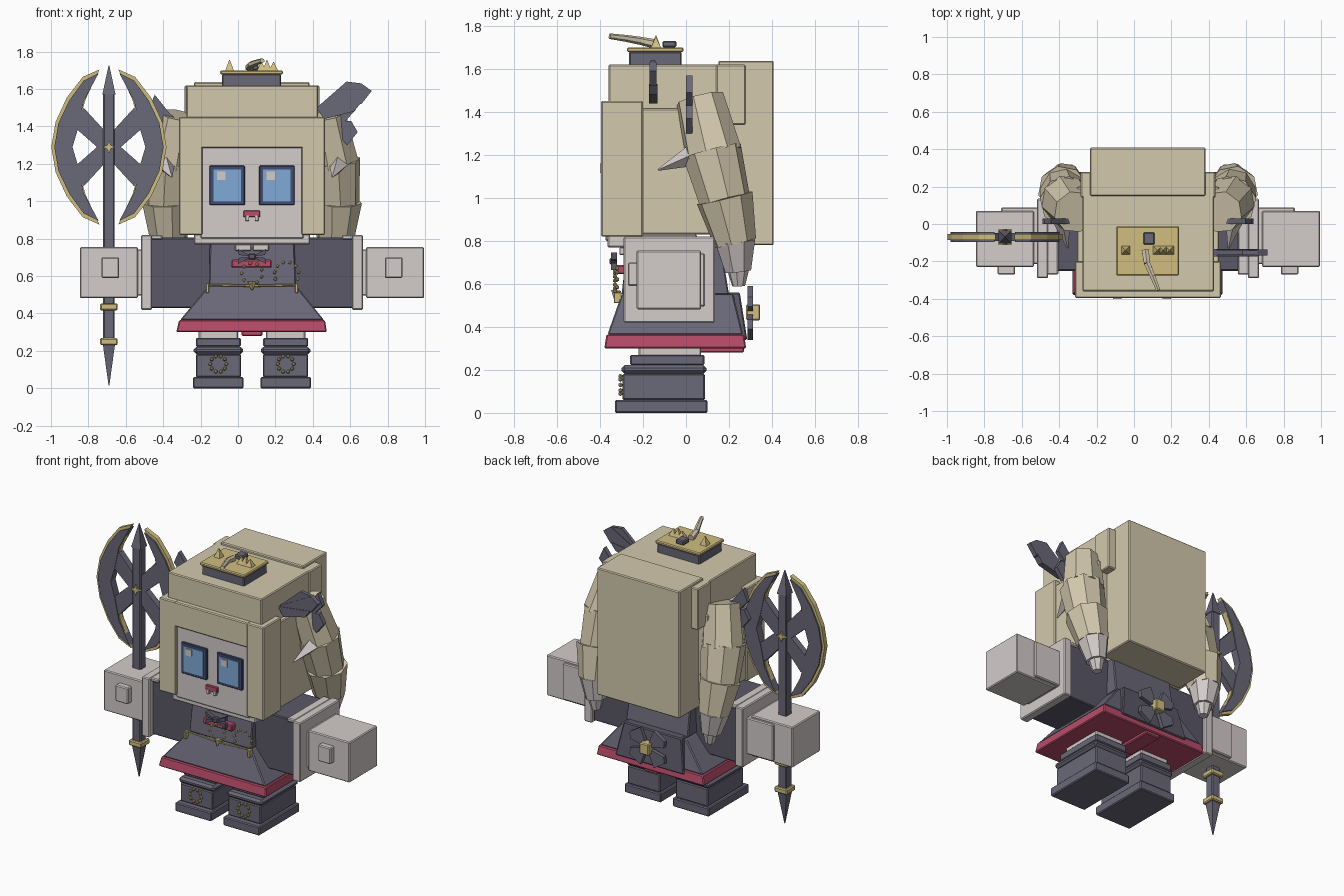
import bpy, bmesh, math
from mathutils import Vector, Matrix

if "Cube" in bpy.data.objects:
    bpy.data.objects.remove(bpy.data.objects["Cube"])

CX = 0.075  # body centre; the axe makes the whole lopsided


def mat(name, r, g, b):
    m = bpy.data.materials.new(name)
    m.diffuse_color = [((c / 255 + 0.055) / 1.055) ** 2.4 for c in (r, g, b)] + [1]
    m.use_nodes = True
    m.node_tree.nodes["Principled BSDF"].inputs["Base Color"].default_value = m.diffuse_color
    return m


CREAM = mat("cream_hair", 212, 201, 174)
SKIN = mat("pale_skin", 212, 204, 203)
DARK = mat("slate", 106, 104, 120)
DEEP = mat("deep_slate", 90, 88, 103)
PINK = mat("rose", 184, 76, 106)
GOLD = mat("gold", 208, 190, 128)
BLUE = mat("sky_blue", 128, 170, 214)
NAVY = mat("navy", 66, 76, 112)


def finish(name, bm, material):
    bmesh.ops.recalc_face_normals(bm, faces=bm.faces)
    me = bpy.data.meshes.new(name)
    bm.to_mesh(me)
    bm.free()
    me.materials.append(material)
    ob = bpy.data.objects.new(name, me)
    bpy.context.collection.objects.link(ob)
    return ob


def frustum(name, low, high, z0, z1, material, bevel=0.006):
    """Block between two rectangles (x0, x1, y0, y1)."""
    bm = bmesh.new()
    loops = []
    for (x0, x1, y0, y1), z in ((low, z0), (high, z1)):
        loops.append([bm.verts.new((x, y, z)) for x, y in ((x0, y0), (x1, y0), (x1, y1), (x0, y1))])
    a, b = loops
    bm.faces.new(a)
    bm.faces.new(b)
    for i in range(4):
        bm.faces.new((a[i], a[(i + 1) % 4], b[(i + 1) % 4], b[i]))
    if bevel:
        bmesh.ops.bevel(bm, geom=bm.edges[:], offset=bevel, segments=1, affect='EDGES')
    return finish(name, bm, material)


def box(name, x0, x1, y0, y1, z0, z1, material, bevel=0.006):
    r = (x0, x1, y0, y1)
    return frustum(name, r, r, z0, z1, material, bevel)


def pair(name, x0, x1, *rest):
    box(name + "_right", x0, x1, *rest)
    box(name + "_left", 2 * CX - x1, 2 * CX - x0, *rest)


def plate(name, pts, y, half, material):
    """Outline in x and z, given thickness along y."""
    bm = bmesh.new()
    f = bm.faces.new([bm.verts.new((x, y - half, z)) for x, z in pts])
    ext = bmesh.ops.extrude_face_region(bm, geom=[f])
    bmesh.ops.translate(bm, vec=(0, 2 * half, 0), verts=[v for v in ext["geom"] if isinstance(v, bmesh.types.BMVert)])
    return finish(name, bm, material)


def cone(name, p, q, r1, r2, material, sides=8, turn=0.0):
    p, q = Vector(p), Vector(q)
    m = Matrix.Translation((p + q) / 2) @ (q - p).to_track_quat('Z', 'Y').to_matrix().to_4x4() @ Matrix.Rotation(turn, 4, 'Z')
    bm = bmesh.new()
    bmesh.ops.create_cone(bm, cap_ends=True, segments=sides, radius1=r1, radius2=r2, depth=(q - p).length, matrix=m)
    bmesh.ops.remove_doubles(bm, verts=bm.verts, dist=1e-5)
    return finish(name, bm, material)


def beads(name, points, r=0.011):
    bm = bmesh.new()
    for p in points:
        bmesh.ops.create_icosphere(bm, subdivisions=1, radius=r, matrix=Matrix.Translation(p))
    return finish(name, bm, GOLD)


def ring(x, y, z, r, n=10, start=0.0, sweep=math.tau):
    return [(x + r * math.cos(start + sweep * i / n), y, z + r * math.sin(start + sweep * i / n)) for i in range(n)]


# Boots and legs
pair("boot_sole", 0.12, 0.39, -0.33, 0.10, 0.0, 0.06, DARK)
pair("boot_shaft", 0.133, 0.375, -0.295, 0.088, 0.06, 0.182, DARK)
pair("boot_ring", 0.122, 0.387, -0.30, 0.095, 0.182, 0.222, DARK, 0.014)
pair("boot_top", 0.135, 0.375, -0.26, 0.085, 0.222, 0.27, DARK)
pair("leg", 0.15, 0.36, -0.22, 0.07, 0.26, 0.32, SKIN)
for side, x in (("left", CX - 0.18), ("right", CX + 0.18)):
    beads("boot_beads_" + side, ring(x, -0.305, 0.13, 0.043))

# Skirt, torso and back panel
frustum("skirt_hem", (-0.33, 0.475, -0.38, 0.28), (-0.315, 0.465, -0.37, 0.27), 0.30, 0.365, PINK)
frustum("skirt", (-0.31, 0.46, -0.365, 0.265), (-0.155, 0.31, -0.30, 0.22), 0.365, 0.55, DARK)
box("underskirt", 0.02, 0.13, 0.0, 0.27, 0.28, 0.31, PINK)
frustum("torso", (-0.155, 0.31, -0.30, 0.20), (-0.15, 0.30, -0.27, 0.16), 0.55, 0.80, DARK)
frustum("sash_panel", (-0.18, 0.33, 0.12, 0.285), (-0.14, 0.29, 0.12, 0.25), 0.34, 0.56, DEEP)

# Waist bow behind: two loops and two tails
for s, side in ((-1, "left"), (1, "right")):
    for dz, part in ((1, "loop"), (-1, "tail")):
        pts = [(0, 0), (0.05, 0.125), (0.13, 0.075), (0.125, 0.03)]
        plate("back_bow_%s_%s" % (part, side), [(CX + s * x, 0.465 + dz * z) for x, z in pts], 0.298, 0.013, DARK)
box("back_bow_knot", CX - 0.035, CX + 0.035, 0.28, 0.345, 0.43, 0.505, GOLD)

# Sleeves, cuffs and hands
pair("sleeve", 0.29, 0.615, -0.25, 0.11, 0.43, 0.805, DEEP)
pair("cuff", 0.61, 0.668, -0.29, 0.135, 0.42, 0.82, SKIN)
pair("cuff_trim", 0.555, 0.615, -0.27, 0.12, 0.795, 0.82, SKIN)
pair("hand", 0.685, 0.995, -0.23, 0.07, 0.482, 0.755, SKIN)
pair("palm", 0.66, 0.86, -0.215, 0.088, 0.495, 0.742, SKIN)
pair("thumb", 0.785, 0.88, -0.27, -0.22, 0.59, 0.70, SKIN)

# Head and blocky hair
box("face", -0.20, 0.35, -0.375, -0.05, 0.80, 1.30, SKIN)
box("jaw", -0.235, 0.385, -0.365, 0.05, 0.77, 0.83, SKIN)
pair("side_lock", 0.34, 0.465, -0.395, -0.20, 0.82, 1.45, CREAM)
pair("side_hair", 0.34, 0.455, -0.25, 0.20, 0.83, 1.415, CREAM)
box("fringe", -0.20, 0.35, -0.395, -0.20, 1.285, 1.45, CREAM)
box("crown_hair", -0.275, 0.428, -0.36, 0.20, 1.28, 1.62, CREAM)
box("rear_crown", -0.285, 0.435, 0.14, 0.278, 1.34, 1.62, CREAM)
box("back_hair", -0.235, 0.382, 0.15, 0.408, 0.78, 1.637, CREAM)

# Eyes and mouth
for side, x in (("left", -0.058), ("right", 0.208)):
    box("eye_frame_" + side, x - 0.095, x + 0.095, -0.39, -0.37, 0.98, 1.19, NAVY, 0.004)
    box("iris_" + side, x - 0.073, x + 0.073, -0.395, -0.38, 1.0, 1.17, BLUE, 0)
    box("eye_glint_" + side, x - 0.055, x - 0.01, -0.401, -0.385, 1.115, 1.16, SKIN, 0)
box("mouth", 0.03, 0.118, -0.392, -0.37, 0.915, 0.95, PINK, 0.003)
pair("fang", 0.09, 0.11, -0.396, -0.37, 0.895, 0.925, SKIN, 0.002)

# Small hat with spikes and a curled feather
box("hat_base", -0.085, 0.23, -0.265, -0.02, 1.61, 1.68, DARK)
box("hat_brim", -0.095, 0.24, -0.275, -0.012, 1.678, 1.70, GOLD)
for i, (x, h) in enumerate(((-0.045, 0.055), (0.125, 0.045), (0.155, 0.055), (0.19, 0.045))):
    cone("hat_spike_%d" % i, (x, -0.14, 1.70), (x, -0.14, 1.70 + h), 0.032, 0.003, GOLD, 4, math.pi / 4)
box("hat_buckle", 0.05, 0.11, -0.11, -0.045, 1.70, 1.73, DARK)
curl = [(0.06, -0.14, 1.715), (0.07, -0.21, 1.73), (0.10, -0.28, 1.742), (0.13, -0.355, 1.752)]
for i in range(3):
    cone("feather_%d" % i, curl[i], curl[i + 1], 0.022 - i * 0.003, 0.019 - i * 0.003, CREAM, 6)

# Hanging hair tails, ribbons and white tufts on both sides
tail = [((0.39, 0.065, 1.46), (0.44, 0.13, 1.20), 0.115, 0.135, CREAM),
        ((0.44, 0.12, 1.22), (0.455, 0.18, 0.99), 0.14, 0.12, CREAM),
        ((0.455, 0.18, 1.0), (0.445, 0.23, 0.79), 0.135, 0.10, CREAM),
        ((0.445, 0.228, 0.80), (0.43, 0.242, 0.66), 0.10, 0.065, SKIN),
        ((0.43, 0.242, 0.67), (0.425, 0.245, 0.59), 0.053, 0.03, SKIN)]
ribbon_up = [(0.36, 1.40), (0.44, 1.47), (0.52, 1.57), (0.555, 1.49), (0.50, 1.43)]
ribbon_down = [(0.38, 1.43), (0.53, 1.43), (0.565, 1.37), (0.51, 1.30)]
for s, side in ((-1, "left"), (1, "right")):
    for i, (p, q, r1, r2, m) in enumerate(tail):
        cone("hair_tail_%s_%d" % (side, i), (CX + s * p[0], p[1], p[2]), (CX + s * q[0], q[1], q[2]), r1, r2, m, 8, 0.39)
    plate("ribbon_up_" + side, [(CX + s * x, z) for x, z in ribbon_up], 0.015, 0.015, DARK)
    plate("ribbon_down_" + side, [(CX + s * x, z) for x, z in ribbon_down], 0.015, 0.015, DARK)
    cone("hair_tuft_" + side, (CX + s * 0.47, 0.06, 1.21), (CX + s * 0.43, -0.13, 1.13), 0.06, 0.004, SKIN, 4)

# Large folded ribbon, only on one side
for i, pts in enumerate((((0.42, 1.50), (0.58, 1.64), (0.66, 1.63)),
                         ((0.42, 1.50), (0.66, 1.63), (0.715, 1.59), (0.66, 1.52)),
                         ((0.42, 1.50), (0.66, 1.53), (0.62, 1.48), (0.46, 1.44)))):
    plate("large_ribbon_%d" % i, pts, -0.153, 0.012 + 0.004 * i, DARK)

# Collar, neck bow and gold chains
pair("collar", 0.08, 0.165, -0.31, -0.24, 0.735, 0.77, SKIN, 0.004)
box("neck_gem", -0.035, 0.18, -0.325, -0.27, 0.645, 0.688, PINK)
for s, side in ((-1, "left"), (1, "right")):
    for d, part in ((1, "loop"), (-1, "tail")):
        plate("neck_bow_%s_%s" % (part, side), [(CX, 0.705), (CX + s * 0.075, 0.705 + d * 0.04), (CX + s * 0.07, 0.705 + d * 0.008)],
              -0.335, 0.014, DEEP)
box("neck_knot", CX - 0.02, CX + 0.02, -0.355, -0.32, 0.688, 0.722, DEEP)
beads("chest_beads", ring(CX, -0.33, 0.615, 0.055, 9, math.pi) + ring(0.26, -0.32, 0.61, 0.065, 8, -0.4, 4.5))
cone("chain_left", (-0.155, -0.308, 0.553), (CX, -0.325, 0.548), 0.006, 0.006, GOLD, 6)
cone("chain_right", (CX, -0.325, 0.548), (0.315, -0.308, 0.553), 0.006, 0.006, GOLD, 6)
cone("chain_pendant", (CX, -0.325, 0.57), (CX, -0.33, 0.525), 0.024, 0.004, GOLD, 4)
pair("chain_end", 0.305, 0.322, -0.335, -0.30, 0.51, 0.56, GOLD, 0.003)

# Double axe
AX, AY, AZ = -0.69, -0.07, 1.29
Q = math.pi / 4
box("axe_shaft", AX - 0.031, AX + 0.031, AY - 0.031, AY + 0.031, 0.22, 1.58, DARK)
cone("axe_top_point", (AX, AY, 1.57), (AX, AY, 1.725), 0.05, 0.003, DARK, 4, Q)
cone("axe_end_point", (AX, AY, 0.235), (AX, AY, 0.015), 0.046, 0.003, DARK, 4, Q)
for i, z in enumerate((0.25, 0.435)):
    box("axe_ring_%d" % i, AX - 0.047, AX + 0.047, AY - 0.047, AY + 0.047, z - 0.018, z + 0.018, GOLD)
rim_half = [(0.05, 0.415), (0.14, 0.375), (0.225, 0.265), (0.285, 0.135), (0.308, 0)]
edge_half = [(0.055, 0.395), (0.135, 0.355), (0.212, 0.25), (0.27, 0.128), (0.292, 0)]


def crescent(outer, inner, s):
    half_out = outer + [(x, -z) for x, z in outer[-2::-1]]
    half_in = [(x, -z) for x, z in inner] + [(x, z) for x, z in inner[-2::-1]]
    return [(AX + s * x, AZ + z) for x, z in half_out + half_in]


for s, side in ((-1, "left"), (1, "right")):
    plate("axe_rim_" + side, crescent(rim_half, [(0.125, 0.255), (0.17, 0.1), (0.20, 0)], s), AY, 0.016, GOLD)
    plate("axe_blade_" + side, crescent(edge_half, [(0.135, 0.245), (0.165, 0.1), (0.195, 0)], s), AY, 0.026, DARK)
    for d, part in ((1, "upper"), (-1, "lower")):
        pts = [(0.03, -0.03), (0.20, 0.12), (0.135, 0.21), (-0.03, 0.03)]
        plate("axe_strut_%s_%s" % (part, side), [(AX + s * x, AZ + d * z) for x, z in pts], AY, 0.022, DARK)
star = [(AX + (0.035 if i % 2 == 0 else 0.014) * math.cos(i * Q), AZ + (0.035 if i % 2 == 0 else 0.014) * math.sin(i * Q)) for i in range(8)]
plate("axe_star", star, AY, 0.042, GOLD)
